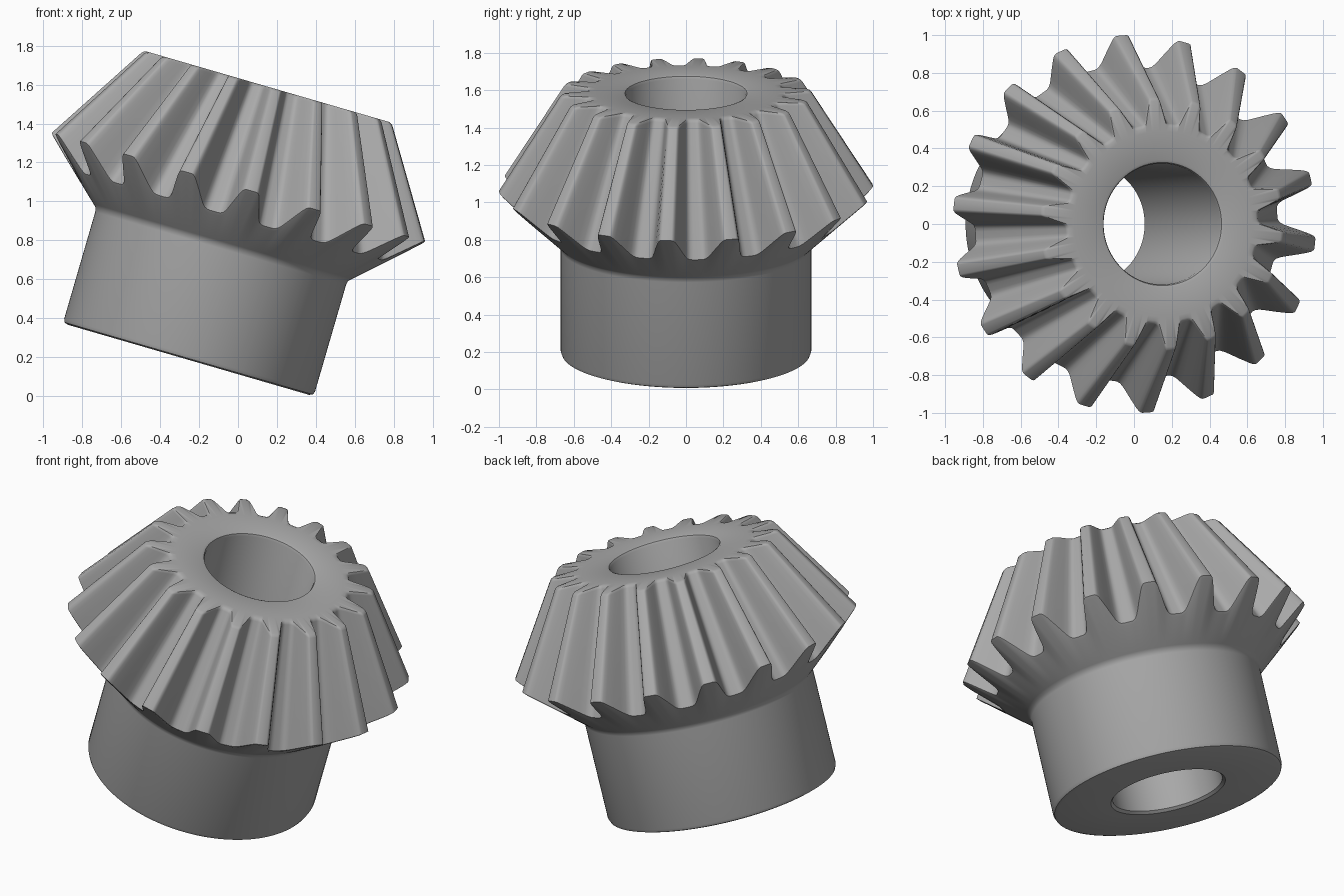
import bpy, bmesh, math
from mathutils import Matrix

if "Cube" in bpy.data.objects:
    bpy.data.objects.remove(bpy.data.objects["Cube"])

TEETH = 18
PHASE = math.radians(-6)
TILT = math.radians(16.2)

# half tooth: (fraction of half pitch, height from root 0 to tip 1)
HALF = [(0, 1), (0.15, 1), (0.2, 0.985), (0.25, 0.93), (0.3, 0.83), (0.4, 0.58),
        (0.5, 0.33), (0.58, 0.16), (0.66, 0.06), (0.76, 0.01), (0.88, 0)]
FULL = HALF + [(1, 0)] + [(2 - u, h) for u, h in reversed(HALF[1:])]
STATIONS = [(PHASE + (k + u / 2) * 2 * math.pi / TEETH, h)
            for k in range(TEETH) for u, h in FULL]


def back(h):
    """Heel edge of the teeth (radius, axial height)."""
    return 0.835 + 0.167 * h, 0.765 + 0.155 * h


def front(h):
    """Toe edge of the teeth."""
    return 0.525 + 0.139 * h, 1.459


def along(t, d=0.0):
    def f(h):
        (r0, a0), (r1, a1) = back(h), front(h)
        return r0 + (r1 - r0) * t - d, a0 + (a1 - a0) * t
    return f


def plain(r, a):
    return lambda h: (r, a)


# cross-section rings, from the bore bottom around the outside to the bore top
RINGS = [plain(0.32, 0.015), plain(0.335, 0), plain(0.645, 0), plain(0.663, 0.007),
         plain(0.67, 0.025), plain(0.67, 0.595), plain(0.675, 0.618), plain(0.69, 0.632),
         lambda h: (back(h)[0] - 0.012, back(h)[1] - 0.011),
         along(0.004), along(0.02), along(0.975),
         lambda h: (front(h)[0] + 0.002, 1.452),
         lambda h: (front(h)[0] - 0.012, 1.459),
         plain(0.49, 1.459), plain(0.34, 1.459), plain(0.326, 1.453), plain(0.32, 1.439)]

bm = bmesh.new()
rings = []
for f in RINGS:
    ring = []
    for ang, h in STATIONS:
        r, a = f(h)
        ring.append(bm.verts.new((r * math.cos(ang), r * math.sin(ang), a)))
    rings.append(ring)
n = len(STATIONS)
for i, lower in enumerate(rings):
    upper = rings[(i + 1) % len(rings)]      # last ring closes the bore
    for j in range(n):
        k = (j + 1) % n
        bm.faces.new((lower[j], lower[k], upper[k], upper[j]))
bmesh.ops.recalc_face_normals(bm, faces=bm.faces)
bm.transform(Matrix.Translation((-0.255, 0, 0.188)) @ Matrix.Rotation(TILT, 4, 'Y'))

mesh = bpy.data.meshes.new("bevel_gear")
bm.to_mesh(mesh)
bm.free()
gear = bpy.data.objects.new("bevel_gear", mesh)
bpy.context.collection.objects.link(gear)

# plain grey metal
grey = bpy.data.materials.new("grey_metal")
grey.diffuse_color = (0.4, 0.4, 0.4, 1)
grey.use_nodes = True
grey.node_tree.nodes["Principled BSDF"].inputs["Base Color"].default_value = grey.diffuse_color
mesh.materials.append(grey)

bpy.context.view_layer.objects.active = gear
gear.select_set(True)
bpy.ops.object.shade_smooth_by_angle(angle=math.radians(40))
